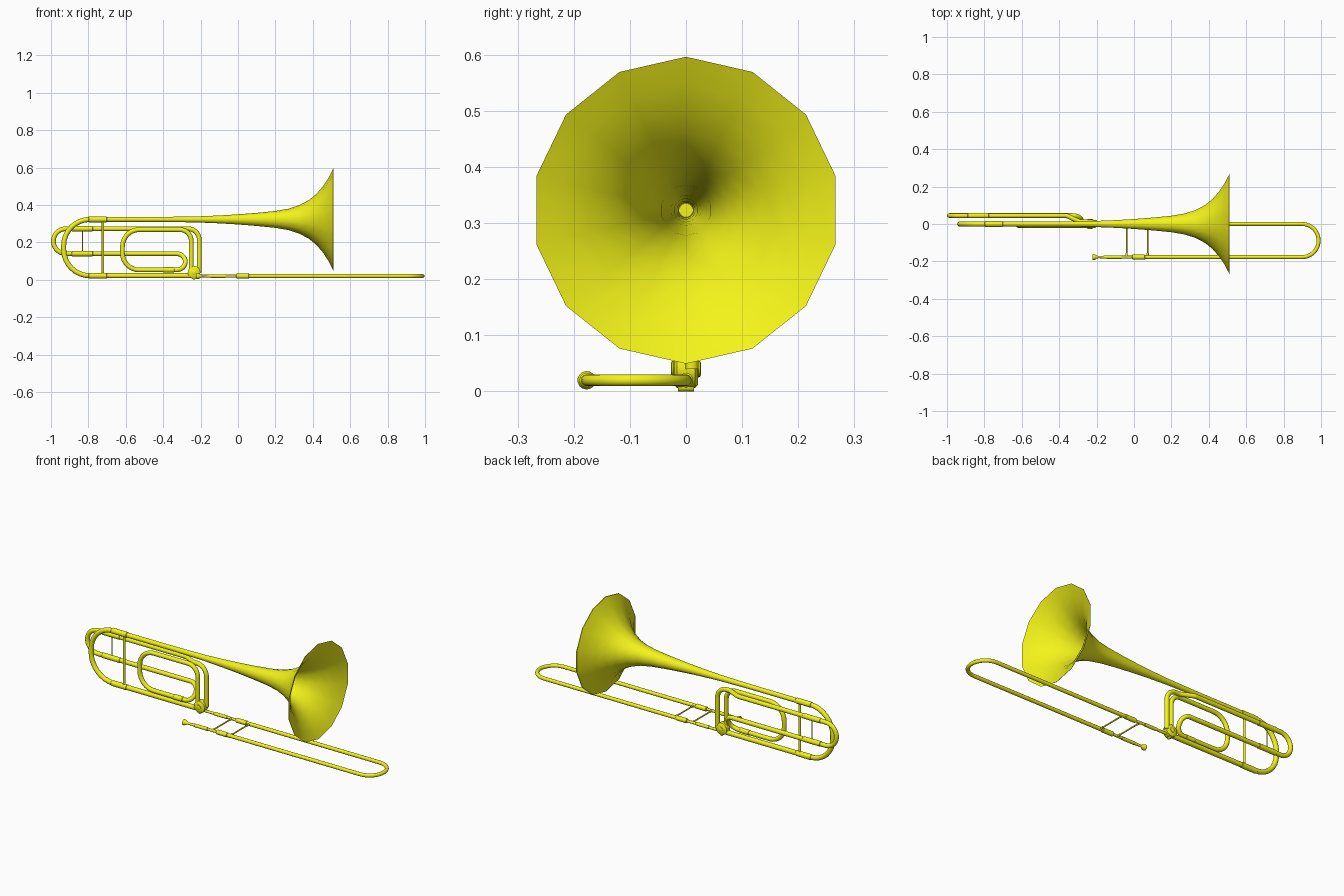
import bpy, bmesh, math
from mathutils import Vector

if "Cube" in bpy.data.objects:
    bpy.data.objects.remove(bpy.data.objects["Cube"])

brass = bpy.data.materials.new("yellow_brass")
brass.diffuse_color = (0.9, 0.9, 0.01, 1)
brass.use_nodes = True
brass.node_tree.nodes["Principled BSDF"].inputs["Base Color"].default_value = brass.diffuse_color


def finish(name, mesh, angle=40):
    ob = bpy.data.objects.new(name, mesh)
    bpy.context.collection.objects.link(ob)
    mesh.materials.clear()
    mesh.materials.append(brass)
    bpy.ops.object.select_all(action='DESELECT')
    ob.select_set(True)
    bpy.context.view_layer.objects.active = ob
    bpy.ops.object.shade_smooth_by_angle(angle=math.radians(angle))
    return ob


def rounded(pts, radii, steps=8):
    """Polyline with each inner corner replaced by an arc of the given radius."""
    pts = [Vector(p) for p in pts]
    out = [pts[0]]
    for i, r in enumerate(radii, 1):
        p = pts[i]
        a, b = (pts[i - 1] - p).normalized(), (pts[i + 1] - p).normalized()
        half = a.angle(b) / 2
        c = p + (a + b).normalized() * (r / math.sin(half))
        t = r / math.tan(half)
        u, v = (p + a * t - c).normalized(), (p + b * t - c).normalized()
        out += [c + u.slerp(v, k / steps) * r for k in range(steps + 1)]
    out.append(pts[-1])
    clean = [out[0]]
    for q in out[1:]:
        if (q - clean[-1]).length > 2e-3:
            clean.append(q)
    return clean


def tube(name, pts, r, radii=()):
    path = rounded(pts, radii)
    cu = bpy.data.curves.new(name, 'CURVE')
    cu.dimensions = '3D'
    cu.bevel_depth, cu.bevel_resolution, cu.use_fill_caps = r, 4, True
    sp = cu.splines.new('POLY')
    sp.points.add(len(path) - 1)
    for q, p in zip(sp.points, path):
        q.co = (*p, 1)
    tmp = bpy.data.objects.new(name + "_path", cu)
    bpy.context.collection.objects.link(tmp)
    dg = bpy.context.evaluated_depsgraph_get()
    mesh = bpy.data.meshes.new_from_object(tmp.evaluated_get(dg))
    bpy.data.objects.remove(tmp)
    return finish(name, mesh)


def lathe(name, profile, center, axis='X', n=14, cap=True):
    """Turn (distance, radius) pairs round an X or Y axis through center."""
    bm = bmesh.new()
    rings = []
    for d, r in profile:
        ring = []
        for k in range(n):
            a = math.tau * k / n
            s, c = r * math.sin(a), r * math.cos(a)
            co = (d, s, c) if axis == 'X' else (s, d, c)
            ring.append(bm.verts.new(Vector(co) + Vector(center)))
        rings.append(ring)
    for A, B in zip(rings, rings[1:]):
        for k in range(n):
            j = (k + 1) % n
            bm.faces.new((A[k], A[j], B[j], B[k]))
    if cap:
        bm.faces.new(rings[0])
        bm.faces.new(rings[-1])
    bmesh.ops.recalc_face_normals(bm, faces=bm.faces)
    mesh = bpy.data.meshes.new(name)
    bm.to_mesh(mesh)
    bm.free()
    return finish(name, mesh)


def sleeve(name, x0, x1, y, z, r):
    e = 0.003
    return lathe(name, [(x0, r - e), (x0 + e, r), (x1 - e, r), (x1, r - e)], (0, y, z))


BELL_Z, LOW_Z, SLIDE_Y, F_Y = 0.323, 0.02, -0.177, 0.045

# Flared bell, open at the mouth
lathe("bell", [(-0.76, .013), (-0.4, .0135), (-0.22, .016), (-0.1, .021), (0.0, .027),
               (0.1, .035), (0.2, .045), (0.27, .057), (0.33, .077), (0.38, .104),
               (0.42, .137), (0.455, .178), (0.485, .224), (0.505, .264),
               (0.51, .2735), (0.507, .272)], (0, 0, BELL_Z), cap=False)

# Rear main tuning bow and lower bell pipe
tube("tuning_bow", [(-0.74, 0, BELL_Z), (-0.932, 0, BELL_Z), (-0.932, 0, LOW_Z + .002),
                    (-0.22, 0, LOW_Z + .002)], 0.0135, (0.14, 0.14))
for i, z in enumerate((BELL_Z, LOW_Z + .002)):
    sleeve(f"bow_sleeve_{i}", -0.80, -0.70, 0, z, 0.0155)
tube("bell_brace", [(-0.722, 0, LOW_Z), (-0.722, 0, BELL_Z)], 0.0065)

# Attachment tubing wrapped from valve to valve
tube("attachment_tubing",
     [(-0.207, .010, .04), (-0.207, .010, .273), (-0.29, .012, .273), (-0.36, F_Y, .273),
      (-0.987, F_Y, .273), (-0.987, F_Y, .14), (-0.282, F_Y, .14), (-0.282, -.008, .053),
      (-0.618, -.008, .053), (-0.618, -.008, .268), (-0.25, -.008, .268), (-0.25, -.008, .04)],
     0.0125, (.06, .03, .05, .066, .066, .048, .048, .09, .09, .06))
for i, z in enumerate((.273, .14)):
    sleeve(f"attachment_sleeve_{i}", -0.89, -0.775, F_Y, z, 0.0145)
sleeve("attachment_lower_sleeve", -0.40, -0.34, -.008, .053, 0.0145)
tube("attachment_brace", [(-0.832, F_Y, .14), (-0.832, F_Y, .273)], 0.003)

# Rotary valve with stepped caps
lathe("rotary_valve", [(-.027, .010), (-.025, .014), (-.022, .014), (-.021, .028), (-.016, .034),
                       (.016, .034), (.021, .028), (.022, .014), (.025, .014), (.027, .010)],
      (-0.235, 0, .04), 'Y', 16)
lathe("valve_stop", [(-.014, .008), (.014, .008)], (-0.235, 0, .008), 'Y', 12)

# Hand slide: outer U and inner leg tubes
tube("outer_slide", [(0.0, 0, LOW_Z), (0.987, 0, LOW_Z), (0.987, SLIDE_Y, LOW_Z),
                     (0.0, SLIDE_Y, LOW_Z)], 0.0105, (.088, .088))
for i, y in enumerate((0, SLIDE_Y)):
    tube(f"inner_slide_{i}", [(-0.21 if i == 0 else -0.15, y, LOW_Z), (0.02, y, LOW_Z)], 0.0075)
    sleeve(f"slide_ferrule_{i}", -0.01, 0.06, y, LOW_Z, 0.013)
    sleeve(f"leg_ferrule_{i}", -0.15, -0.065, y, LOW_Z, 0.0095)
for i, x in enumerate((-0.04, 0.073)):
    tube(f"slide_brace_{i}", [(x, 0, LOW_Z), (x, SLIDE_Y, LOW_Z)], 0.004)
    for j, y in enumerate((-0.012, SLIDE_Y + 0.012)):
        lathe(f"brace_collar_{i}_{j}", [(-.009, .0065), (.009, .0065)], (x, y, LOW_Z), 'Y', 12)

# Cupped mouthpiece
lathe("mouthpiece", [(-0.203, .003), (-0.212, .011), (-0.219, .013), (-0.221, .0155),
                     (-0.217, .0165), (-0.208, .014), (-0.198, .008), (-0.19, .006),
                     (-0.145, .0085)], (0, SLIDE_Y, LOW_Z))
